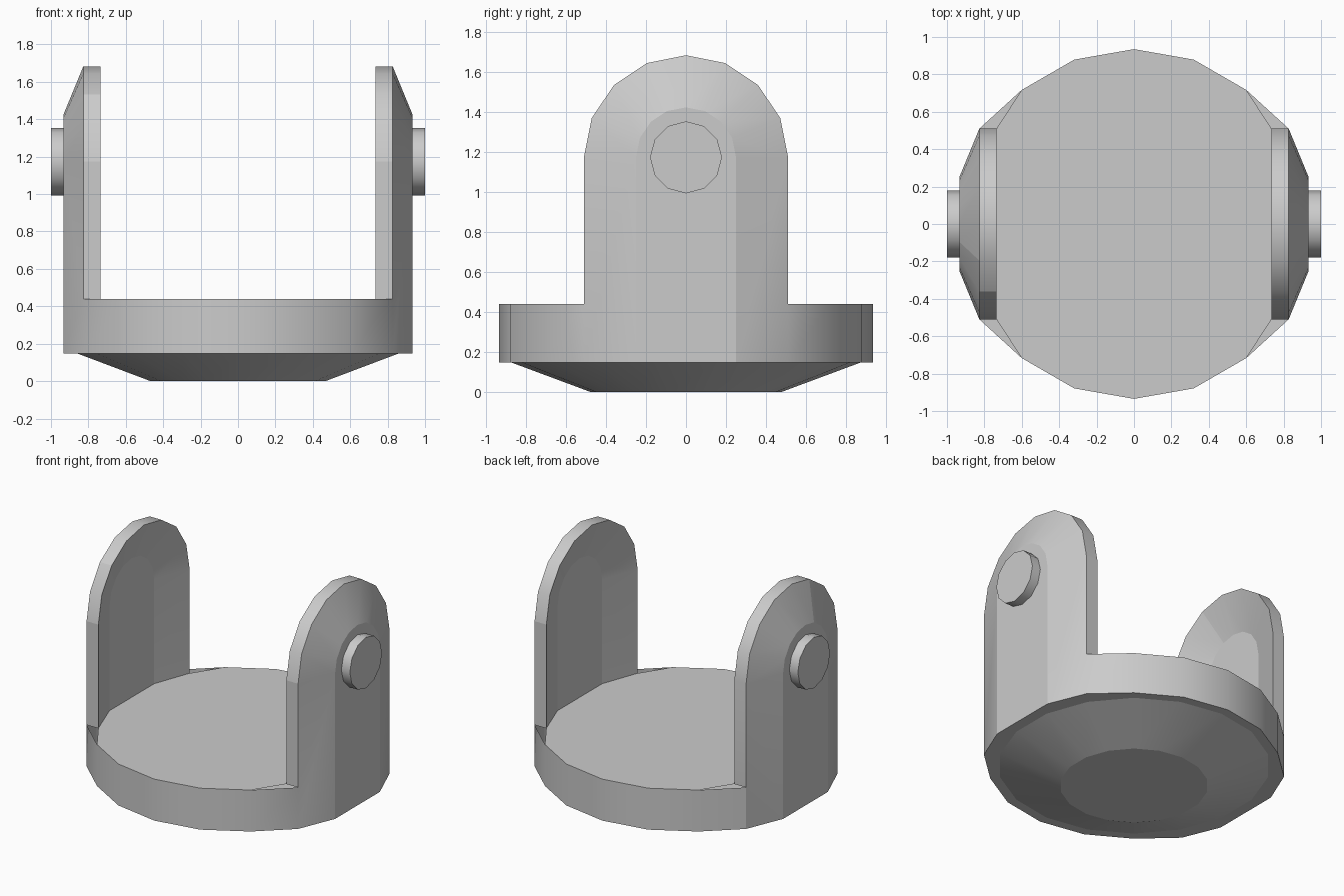
import bpy, bmesh
from math import sin, cos, radians

if "Cube" in bpy.data.objects:
    bpy.data.objects.remove(bpy.data.objects["Cube"])

N = 18
Z_RIM, Z_FLOOR, Z_PIN = 0.147, 0.44, 1.173
X_IN, X_MID, X_OUT, X_RECESS = 0.735, 0.827, 0.934, 0.83
R_ARM, R_FACE = 0.51, 0.25


def ring(r, z):
    return [(r * cos(radians(10 + 20 * i)), r * sin(radians(10 + 20 * i)), z) for i in range(N)]


def face(bm, pts, smooth=False):
    f = bm.faces.new([bm.verts.new(p) for p in pts])
    f.smooth = smooth


def finish(bm, name):
    bmesh.ops.remove_doubles(bm, verts=bm.verts, dist=0.0005)
    bmesh.ops.recalc_face_normals(bm, faces=bm.faces)
    for e in bm.edges:
        e.smooth = e.calc_face_angle(0) < radians(35)
    me = bpy.data.meshes.new(name)
    bm.to_mesh(me)
    bm.free()
    ob = bpy.data.objects.new(name, me)
    bpy.context.collection.objects.link(ob)
    return ob


bm = bmesh.new()

# Base: tapered underside, rim and wall that merge with the arms
foot, under, rim = ring(0.475, 0), ring(0.87, Z_RIM), ring(0.935, Z_RIM)
for i, p in enumerate(rim):
    if abs(p[0]) > 0.8:
        x, y = (X_OUT, R_FACE) if abs(p[0]) > 0.9 else (X_MID, R_ARM)
        rim[i] = (x if p[0] > 0 else -x, y if p[1] > 0 else -y, Z_RIM)
top = [(x, y, Z_FLOOR) for x, y, z in rim]
face(bm, foot)
for i in range(N):
    j = (i + 1) % N
    face(bm, [foot[i], foot[j], under[j], under[i]], True)
    face(bm, [under[i], under[j], rim[j], rim[i]])
    if max(abs(rim[i][0]), abs(rim[j][0])) < 0.9:
        face(bm, [rim[i], rim[j], top[j], top[i]], True)

# Floor: follows the rim, then the hollow inner side of each arm
floor = []
for i, (x, y, z) in enumerate(top):
    s, t = (1 if x > 0 else -1), (1 if y > 0 else -1)
    edge, recess = (s * X_IN, t * R_ARM, z), (s * X_RECESS, t * R_FACE, z)
    if abs(x) > 0.9:
        floor.append(recess)
    elif abs(x) > 0.8:
        floor += [(x, y, z), edge] if s == t else [edge, (x, y, z)]
    else:
        floor.append((x, y, z))
face(bm, floor)


# Arms: round-topped plates, chamfered outside and hollowed inside
def arch(x, r, z):
    arc = [(x, r * cos(radians(22.5 * i)), Z_PIN + r * sin(radians(22.5 * i))) for i in range(9)]
    return [(x, r, z)] + arc + [(x, -r, z)]


for s in (1, -1):
    recess = arch(s * X_RECESS, R_FACE, Z_FLOOR)
    inner = arch(s * X_IN, R_ARM, Z_FLOOR)
    mid = arch(s * X_MID, R_ARM, Z_FLOOR)
    outer = arch(s * X_OUT, R_FACE, Z_RIM)
    face(bm, recess)
    face(bm, outer)
    last = len(mid) - 2
    for i in range(last + 1):
        face(bm, [recess[i], recess[i + 1], inner[i + 1], inner[i]], True)
        face(bm, [inner[i], inner[i + 1], mid[i + 1], mid[i]], True)
        quad = [mid[i], mid[i + 1], outer[i + 1], outer[i]]
        if i == 0:
            quad.append((s * X_MID, R_ARM, Z_RIM))
        elif i == last:
            quad.insert(2, (s * X_MID, -R_ARM, Z_RIM))
        face(bm, quad, True)
finish(bm, "yoke_body")

# Pivot pins on the outer faces
for side, s in (("right", 1), ("left", -1)):
    bm = bmesh.new()
    loops = [[(s * x, 0.18 * sin(radians(30 * i)), Z_PIN + 0.18 * cos(radians(30 * i)))
              for i in range(12)] for x in (0.925, 1.0)]
    for lp in loops:
        face(bm, lp)
    for i in range(12):
        j = (i + 1) % 12
        face(bm, [loops[0][i], loops[0][j], loops[1][j], loops[1][i]], True)
    finish(bm, "pivot_pin_" + side)
